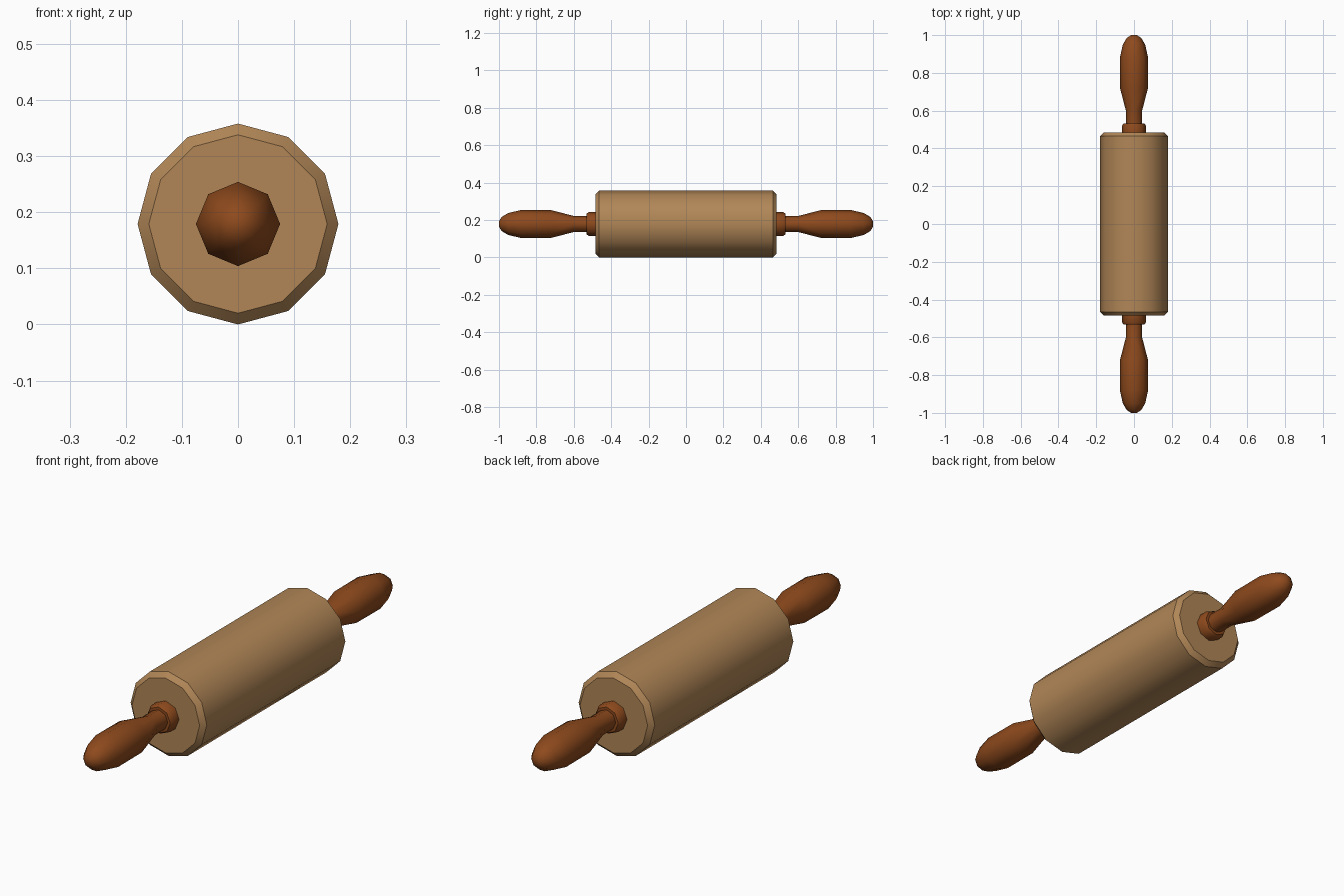
import bpy, bmesh, math

if "Cube" in bpy.data.objects:
    bpy.data.objects.remove(bpy.data.objects["Cube"])

AXIS_Z = 0.179


def material(name, rgb):
    m = bpy.data.materials.new(name)
    m.diffuse_color = (*rgb, 1)
    m.use_nodes = True
    m.node_tree.nodes["Principled BSDF"].inputs["Base Color"].default_value = m.diffuse_color
    return m


def lathe(name, profile, sides, mat, smooth_angle):
    """Turn (y, radius) pairs around the y axis, with capped ends."""
    bm = bmesh.new()
    rings = []
    for y, r in profile:
        ring = []
        for i in range(sides):
            a = math.tau * i / sides
            ring.append(bm.verts.new((r * math.sin(a), y, AXIS_Z + r * math.cos(a))))
        rings.append(ring)
    for a, b in zip(rings, rings[1:]):
        for i in range(sides):
            j = (i + 1) % sides
            bm.faces.new((a[i], a[j], b[j], b[i]))
    bm.faces.new(rings[0])
    bm.faces.new(rings[-1])
    bmesh.ops.recalc_face_normals(bm, faces=bm.faces)
    mesh = bpy.data.meshes.new(name)
    bm.to_mesh(mesh)
    bm.free()
    mesh.materials.append(mat)
    obj = bpy.data.objects.new(name, mesh)
    bpy.context.collection.objects.link(obj)
    bpy.ops.object.select_all(action='DESELECT')
    obj.select_set(True)
    bpy.context.view_layer.objects.active = obj
    bpy.ops.object.shade_smooth_by_angle(angle=math.radians(smooth_angle))
    return obj


light_wood = material("light_wood", (0.44, 0.24, 0.095))
dark_wood = material("dark_wood", (0.27, 0.068, 0.012))

# Roller with chamfered rims
lathe("roller", [(-0.485, 0.159), (-0.465, 0.179), (0.465, 0.179), (0.485, 0.159)],
      12, light_wood, 35)

# Collar and turned handle at each end
collar = [(0.48, 0.063), (0.52, 0.063), (0.533, 0.055)]
handle = [(0.50, 0.043), (0.60, 0.043), (0.72, 0.074), (0.88, 0.075),
          (0.95, 0.059), (0.985, 0.038), (1.0, 0.015)]
for side, sign in (("front", -1), ("back", 1)):
    lathe(side + "_collar", [(sign * y, r) for y, r in collar], 8, dark_wood, 50)
    lathe(side + "_handle", [(sign * y, r) for y, r in handle], 8, dark_wood, 60)
